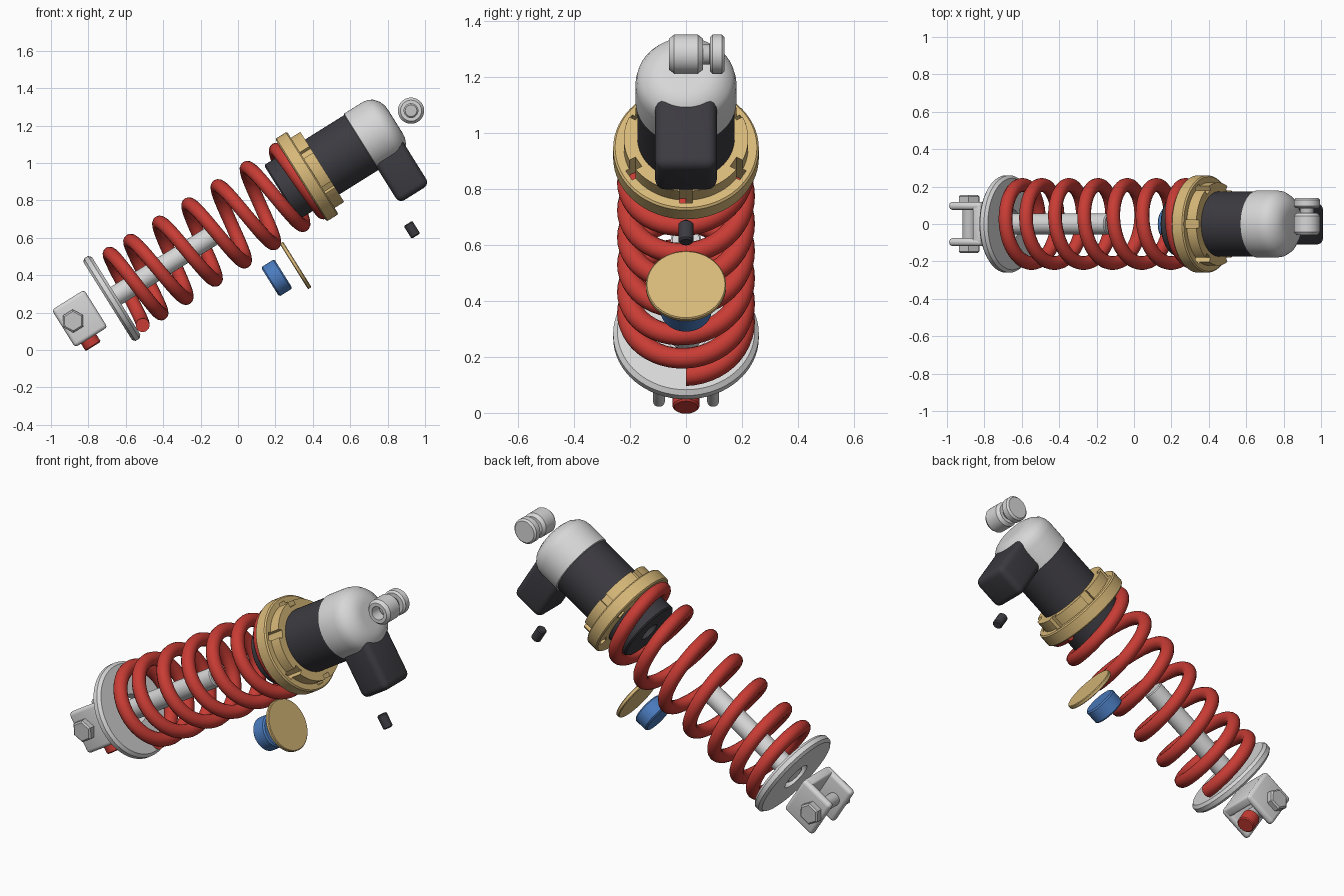
import bpy, bmesh
from math import radians, pi, cos, sin
from mathutils import Matrix, Vector

cube = bpy.data.objects.get("Cube")
if cube:
    bpy.data.objects.remove(cube, do_unlink=True)


def material(name, rgb):
    m = bpy.data.materials.new(name)
    m.use_nodes = True
    m.diffuse_color = (*rgb, 1)
    bsdf = next(n for n in m.node_tree.nodes if n.type == 'BSDF_PRINCIPLED')
    bsdf.inputs["Base Color"].default_value = (*rgb, 1)
    return m


RED = material("spring red", (0.58, 0.045, 0.035))
GOLD = material("gold", (0.68, 0.48, 0.19))
WHITE = material("light alloy", (0.68, 0.68, 0.68))
STEEL = material("steel grey", (0.55, 0.55, 0.55))
BLACK = material("charcoal", (0.045, 0.043, 0.052))
BLUE = material("blue", (0.07, 0.2, 0.52))

# Tilted frame: x runs up the damper axis, z is across it, origin at the seat
TILT = Matrix.Translation((-0.673, 0, 0.277)) @ Matrix.Rotation(radians(-32), 4, 'Y')
TO_Y = Matrix.Rotation(radians(90), 4, 'Z')
TO_Z = Matrix.Rotation(radians(-90), 4, 'Y')


def local(x, z):
    return Matrix.Translation(TILT.inverted() @ Vector((x, 0, z)))


def finish(name, bm, mat, place=Matrix(), bevel=0, smooth=True):
    bmesh.ops.recalc_face_normals(bm, faces=bm.faces)
    mesh = bpy.data.meshes.new(name)
    bm.to_mesh(mesh)
    bm.free()
    mesh.transform(TILT @ place)
    mesh.materials.append(mat)
    ob = bpy.data.objects.new(name, mesh)
    bpy.context.collection.objects.link(ob)
    bpy.ops.object.select_all(action='DESELECT')
    ob.select_set(True)
    bpy.context.view_layer.objects.active = ob
    if bevel:
        mod = ob.modifiers.new("bevel", 'BEVEL')
        mod.width, mod.segments = bevel, 4
        bpy.ops.object.modifier_apply(modifier=mod.name)
    if smooth:
        bpy.ops.object.shade_smooth_by_angle(angle=radians(35))
    return ob


def lathe(name, profile, mat, place=Matrix(), closed=False, sides=64, smooth=True):
    """Revolve (along, radius) points about local x; closed joins last to first."""
    bm = bmesh.new()
    rings = [[bm.verts.new((s, r * cos(2 * pi * i / sides), r * sin(2 * pi * i / sides)))
              for i in range(sides)] for s, r in profile]
    pairs = list(zip(rings, rings[1:]))
    if closed:
        pairs.append((rings[-1], rings[0]))
    else:
        bm.faces.new(rings[0])
        bm.faces.new(rings[-1])
    for a, b in pairs:
        for i in range(sides):
            j = (i + 1) % sides
            bm.faces.new((a[i], a[j], b[j], b[i]))
    return finish(name, bm, mat, place, smooth=smooth)


def rod(name, start, end, radius, mat, place=Matrix(), edge=0.006, sides=48):
    return lathe(name, [(start, radius - edge), (start + edge, radius),
                        (end - edge, radius), (end, radius - edge)], mat, place, sides=sides)


def box(name, low, high, mat, bevel):
    low, high = Vector(low), Vector(high)
    bm = bmesh.new()
    bmesh.ops.create_cube(bm, size=1, matrix=Matrix.Translation((low + high) / 2)
                          @ Matrix.Diagonal((*(high - low), 1)))
    return finish(name, bm, mat, bevel=bevel)


# Lower spring seat and damper rod
lathe("spring_seat", [(-0.028, 0.08), (-0.028, 0.245), (-0.015, 0.26), (0.01, 0.26),
                      (0.025, 0.245), (0.025, 0.08)], WHITE, closed=True)
rod("damper_rod", -0.02, 0.64, 0.055, WHITE)

# Coil spring with closer end turns, swept as a tube
TURNS, STEPS, COIL, WIRE, SIDES = 7, 48, 0.209, 0.037, 14
KEYS = [(0, 0.062), (0.5, 0.115), (1.5, 0.245), (6.5, 1.165), (7, 1.2)]


def height(turn):
    for (a, ha), (b, hb) in zip(KEYS, KEYS[1:]):
        if turn <= b:
            return ha + (hb - ha) * (turn - a) / (b - a)
    return KEYS[-1][1]


bm = bmesh.new()
tube = []
for k in range(TURNS * STEPS + 1):
    turn = k / STEPS
    out = Vector((0, sin(2 * pi * turn), -cos(2 * pi * turn)))
    centre = Vector((height(turn), 0, 0)) + out * COIL
    tube.append([bm.verts.new(centre + out * WIRE * cos(2 * pi * i / SIDES)
                              + Vector((WIRE * sin(2 * pi * i / SIDES), 0, 0)))
                 for i in range(SIDES)])
for a, b in zip(tube, tube[1:]):
    for i in range(SIDES):
        j = (i + 1) % SIDES
        bm.faces.new((a[i], a[j], b[j], b[i]))
bm.faces.new(tube[0])
bm.faces.new(tube[-1])
finish("coil_spring", bm, RED)

# Damper body with a blind bore, and the domed end cap
lathe("damper_body", [(1.3, 0.01), (1.3, 0.055), (1.065, 0.055), (1.065, 0.165), (1.073, 0.173),
                      (1.6, 0.173), (1.6, 0.01)], BLACK)
lathe("end_cap", [(1.57, 0.17), (1.575, 0.18), (1.69, 0.18), (1.72, 0.175), (1.745, 0.162),
                  (1.77, 0.132), (1.783, 0.1), (1.785, 0.07)], WHITE)
box("reservoir", (1.57, -0.11, -0.383), (1.762, 0.11, -0.08), BLACK, 0.035)

# Preload collar: stepped ring with six spanner slots
collar = lathe("preload_collar", [(1.19, 0.17), (1.19, 0.253), (1.197, 0.26), (1.258, 0.26),
                                  (1.265, 0.253), (1.265, 0.222), (1.325, 0.222),
                                  (1.325, 0.17)], GOLD, closed=True)
bm = bmesh.new()
for i in range(6):
    bmesh.ops.create_cube(bm, size=1, matrix=Matrix.Rotation(i * pi / 3, 4, 'X')
                          @ Matrix.Translation((1.255, 0, 0.215))
                          @ Matrix.Diagonal((0.2, 0.045, 0.04, 1)))
cutter = finish("slot_cutter", bm, GOLD, smooth=False)
cutter.hide_render = True
mod = collar.modifiers.new("slots", 'BOOLEAN')
mod.operation, mod.solver, mod.object = 'DIFFERENCE', 'EXACT', cutter
bpy.ops.object.select_all(action='DESELECT')
collar.select_set(True)
bpy.context.view_layer.objects.active = collar
bpy.ops.object.modifier_apply(modifier=mod.name)
bpy.data.objects.remove(cutter, do_unlink=True)
bpy.ops.object.shade_smooth_by_angle(angle=radians(35))

# Lower clevis: two plates joined by a base, with a hex-headed cross bolt
for side, sign in (("left", 1), ("right", -1)):
    ys = sorted((sign * 0.075, sign * 0.118))
    box("clevis_plate_" + side, (-0.307, ys[0], -0.118), (-0.103, ys[1], 0.118), WHITE, 0.02)
box("clevis_base", (-0.155, -0.1, -0.117), (-0.104, 0.1, 0.117), WHITE, 0.012)
bolt = local(-0.882, 0.155) @ TO_Y
rod("clevis_bolt", -0.12, 0.12, 0.036, STEEL, bolt)
for side, sign in (("left", 1), ("right", -1)):
    a, b = 0.115 * sign, 0.155 * sign
    lathe("bolt_head_" + side, [(a, 0.062), (b - 0.008 * sign, 0.062), (b, 0.052)],
          STEEL, bolt, sides=6, smooth=False)
rod("rebound_knob", -0.165, -0.085, 0.048, RED, Matrix.Translation((-0.222, 0, 0)) @ TO_Z)

# Upper eye bushing with its bore, and the bolt that enters it
eye = local(0.925, 1.28) @ TO_Y
lathe("eye_bushing", [(-0.06, 0.037), (-0.06, 0.056), (-0.042, 0.07), (0.042, 0.07),
                      (0.06, 0.056), (0.06, 0.037)], WHITE, eye, closed=True)
rod("eye_bolt_shaft", 0.0, 0.09, 0.037, STEEL, eye)
rod("eye_bolt_head", 0.085, 0.138, 0.07, WHITE, eye, edge=0.01)

# Loose parts below the damper
rod("adjuster_pin", -0.04, 0.04, 0.027, BLACK, local(0.93, 0.643) @ TO_Z)
rod("floating_disc", -0.011, 0.011, 0.143, GOLD, local(0.308, 0.452), edge=0.004)
rod("floating_piston", -0.042, 0.042, 0.092, BLUE, local(0.207, 0.386), edge=0.008)
